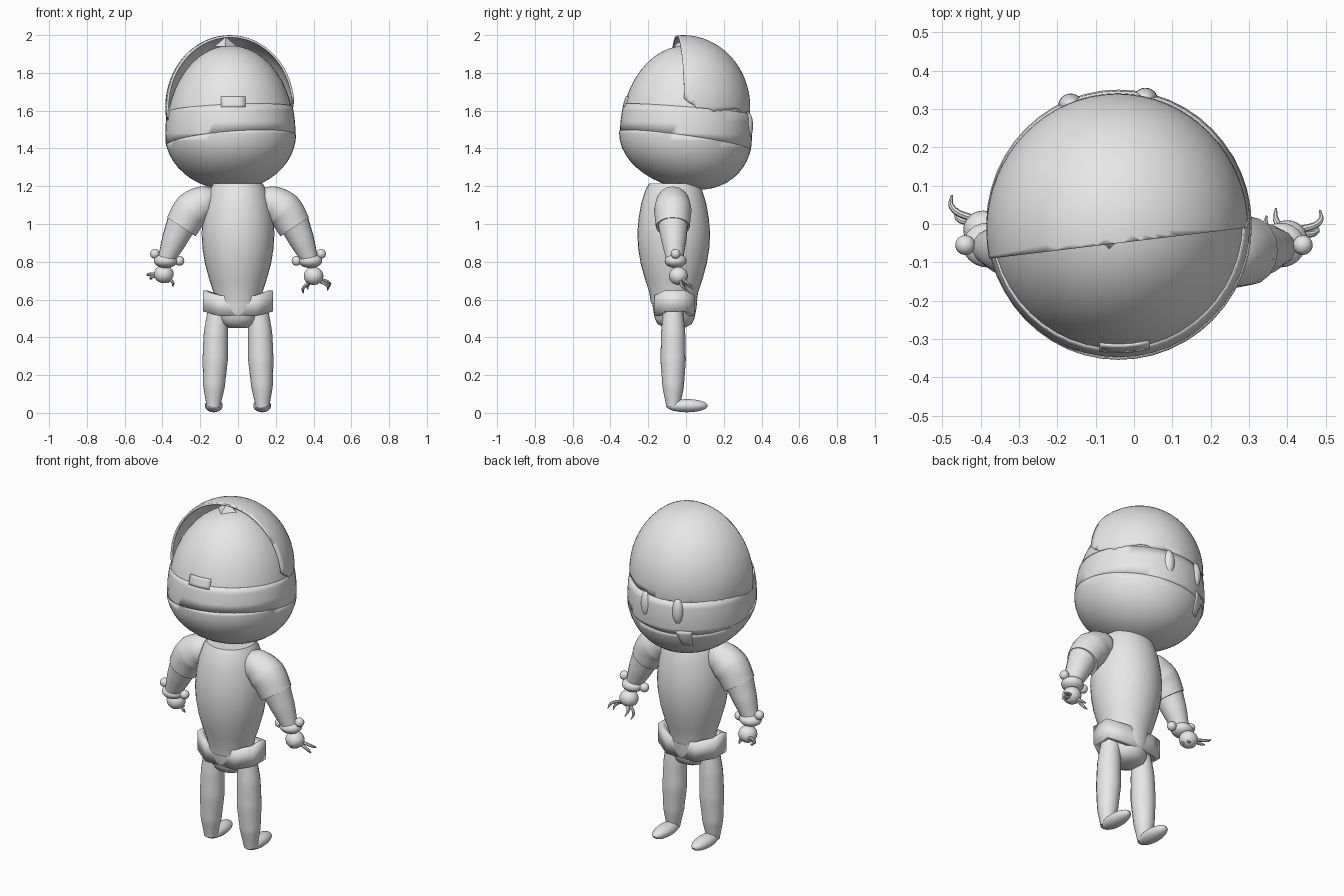
import bpy, bmesh
from math import sin, cos, pi, sqrt
from mathutils import Vector

if "Cube" in bpy.data.objects:
    bpy.data.objects.remove(bpy.data.objects["Cube"])

grey = bpy.data.materials.new("plain_grey")
grey.use_nodes = True
grey.diffuse_color = (0.8, 0.8, 0.8, 1)
grey.node_tree.nodes["Principled BSDF"].inputs["Base Color"].default_value = (0.8, 0.8, 0.8, 1)


def finish(name, bm, angle=0.7):
    """Turn a bmesh into a shaded, coloured object."""
    bmesh.ops.recalc_face_normals(bm, faces=bm.faces[:])
    mesh = bpy.data.meshes.new(name)
    bm.to_mesh(mesh)
    bm.free()
    return dress(bpy.data.objects.new(name, mesh), angle)


def dress(ob, angle=0.7):
    bpy.context.scene.collection.objects.link(ob)
    ob.data.materials.append(grey)
    for o in bpy.context.selected_objects:
        o.select_set(False)
    ob.select_set(True)
    bpy.context.view_layer.objects.active = ob
    if ob.type == 'CURVE':
        bpy.ops.object.convert(target='MESH')
    bpy.ops.object.shade_smooth_by_angle(angle=angle)
    return bpy.context.object


def ball_mesh(centre, radii, seg=32):
    bm = bmesh.new()
    bmesh.ops.create_uvsphere(bm, u_segments=seg, v_segments=seg // 2, radius=1)
    for v in bm.verts:
        v.co = Vector(c + r * k for c, r, k in zip(centre, radii, v.co))
    return bm


def ball(name, centre, radii, seg=24):
    return finish(name, ball_mesh(centre, radii, seg))


def cut(bm, point, normal):
    """Keep the side the normal points to."""
    bmesh.ops.bisect_plane(bm, geom=bm.verts[:] + bm.edges[:] + bm.faces[:],
                           plane_co=point, plane_no=normal, clear_inner=True)


def tube(name, points, radii, res=6):
    """Round limb swept through the points, with one radius at each."""
    cu = bpy.data.curves.new(name, 'CURVE')
    cu.dimensions = '3D'
    cu.bevel_depth = 1
    cu.bevel_resolution = res
    cu.resolution_u = 8
    cu.use_fill_caps = True
    sp = cu.splines.new('BEZIER')
    sp.bezier_points.add(len(points) - 1)
    for p, co, r in zip(sp.bezier_points, points, radii):
        p.co, p.radius = co, r
        p.handle_left_type = p.handle_right_type = 'AUTO'
    return dress(bpy.data.objects.new(name, cu))


def lathe(name, profile, centre, seg=32):
    """Smooth body of revolution from (radius, height) pairs."""
    bm = bmesh.new()
    rings = [[bm.verts.new((centre[0] + r * cos(2 * pi * i / seg),
                            centre[1] + r * sin(2 * pi * i / seg), z))
              for i in range(seg)] for r, z in profile]
    for a, b in zip(rings, rings[1:]):
        for i in range(seg):
            j = (i + 1) % seg
            bm.faces.new((a[i], a[j], b[j], b[i]))
    bm.faces.new(rings[0])
    bm.faces.new(rings[-1])
    return finish(name, bm)


def solidify(ob, depth):
    m = ob.modifiers.new("thickness", 'SOLIDIFY')
    m.thickness = depth
    m.offset = -1


# Head: dome, middle band and jaw bowl
HEAD = Vector((-0.04, 0, 1.48))
DOME = (0.34, 0.345, 0.465)
RIM = Vector((-0.08, 0.14, 1))
rim_point = Vector((0, 0, 1.445))

dome = ball_mesh(HEAD, DOME, 48)
cut(dome, rim_point, RIM)
finish("head_dome", dome)

band = ball_mesh(HEAD, [r * 1.015 for r in DOME], 48)
cut(band, rim_point, RIM)
cut(band, Vector((0, 0, 1.61)), Vector((0.04, -0.08, -1)))
solidify(finish("head_band", band), 0.01)

jaw = ball_mesh(HEAD, (0.348, 0.354, 0.3), 48)
for v in jaw.verts:
    drop = HEAD.z - v.co.z
    if drop > 0:
        v.co.y += 0.6 * drop * drop
    else:
        v.co.z = HEAD.z - drop * 1.5
cut(jaw, rim_point, -RIM)
solidify(finish("jaw_bowl", jaw), 0.01)


def surface_plate(name, x0, x1, z0, z1, side, taper=1.0, lift=0.008):
    """Thin plate following the head surface on the front or back."""
    bm = bmesh.new()
    n = 5
    mid = (x0 + x1) / 2
    grid = []
    for j in range(n):
        t = j / (n - 1)
        z = z0 + (z1 - z0) * t
        row = []
        for i in range(n):
            x = mid + (x1 - x0) * (i / (n - 1) - 0.5) * (taper + (1 - taper) * t)
            c = 0.3 if z < HEAD.z else DOME[2]
            k = 1 - ((x - HEAD.x) / 0.345) ** 2 - ((z - HEAD.z) / c) ** 2
            y = side * (0.35 * sqrt(max(k, 0)) + lift)
            y += 0.6 * max(0, HEAD.z - z) ** 2
            row.append(bm.verts.new((x, y, z)))
        grid.append(row)
    for a, b in zip(grid, grid[1:]):
        for i in range(n - 1):
            bm.faces.new((a[i], a[i + 1], b[i + 1], b[i]))
    solidify(finish(name, bm), 0.009)


surface_plate("band_tab", -0.09, 0.04, 1.62, 1.675, -1, lift=0.002)
surface_plate("mouth_tab", -0.24, -0.16, 1.31, 1.41, 1, taper=0.5)

# Hair shell with a ragged lower edge
hair = ball_mesh((-0.043, -0.015, 1.62), (0.342, 0.355, 0.38), 64)
cut(hair, Vector((0, -0.045, 0)), Vector((-0.12, 1, 0)).normalized())
cut(hair, Vector((0, 0, 1.585)), Vector((-0.09, 0, 1)))
cut(hair, Vector((0.3, -0.06, 1.71)), Vector((-0.045, 0.11, 0.13)))
for v in hair.verts:
    if v.is_boundary and v.co.z < 1.64 and v.co.y > 0.03:
        v.co.z += 0.014 * sin(v.co.x * 45) + 0.006 * sin(v.co.y * 70)
solidify(finish("hair_shell", hair), 0.012)

tuft = bmesh.new()
bmesh.ops.create_cone(tuft, segments=4, radius1=0.06, radius2=0, depth=0.05, cap_ends=True)
bmesh.ops.translate(tuft, verts=tuft.verts[:], vec=(-0.065, -0.005, 1.965))
finish("hair_tuft", tuft, 0.3)

# Eyes
for label, x, y in (("left", 0.03, 0.325), ("right", -0.165, 0.31)):
    ball(label + "_eye", (x, y, 1.52), (0.032, 0.03, 0.075))

# Torso, hips and belt
lathe("torso", [(0.12, 0.58), (0.13, 0.64), (0.15, 0.7), (0.175, 0.79), (0.188, 0.87),
                (0.193, 0.95), (0.186, 1.03), (0.172, 1.11), (0.15, 1.18), (0.13, 1.215)],
      (0, -0.065))
lathe("hips", [(0.05, 0.45), (0.09, 0.47), (0.105, 0.5), (0.115, 0.55), (0.12, 0.6)],
      (0, -0.06))

belt = bmesh.new()
outline = [(0.095, -0.108), (0.185, -0.055), (0.185, 0.055), (0.095, 0.108)]
outline += [(-x, y) for x, y in reversed(outline)]
low, high = [[belt.verts.new((x, y - 0.06, z + (0.025 if abs(x) > 0.1 else 0)))
              for x, y in outline] for z in (0.512, 0.622)]
for i in range(len(outline)):
    j = (i + 1) % len(outline)
    belt.faces.new((low[i], low[j], high[j], high[i]))
solidify(finish("belt", belt, 0.3), 0.03)

# Limbs, mirrored by side
for label, s in (("left", 1), ("right", -1)):
    tube(label + "_leg",
         [(s * x, -0.068, z) for x, z in ((0.105, 0.56), (0.117, 0.42), (0.121, 0.28),
                                         (0.127, 0.14), (0.13, 0.03))],
         (0.052, 0.064, 0.067, 0.057, 0.036))
    ball(label + "_foot", (s * 0.128, 0.005, 0.038), (0.047, 0.11, 0.035))
    tube(label + "_sleeve",
         [(s * x, -0.07, z) for x, z in ((0.1, 1.12), (0.17, 1.115), (0.24, 1.075), (0.3, 0.985))],
         (0.05, 0.088, 0.1, 0.09))
    tube(label + "_forearm",
         [(s * 0.29, -0.07, 1.02), (s * 0.335, -0.065, 0.92), (s * 0.385, -0.06, 0.8)],
         (0.083, 0.068, 0.043))
    ball(label + "_cuff", (s * 0.383, -0.055, 0.805), (0.063, 0.058, 0.038))
    ball(label + "_cuff_bead_outer", (s * 0.44, -0.055, 0.842), (0.026, 0.026, 0.026), 16)
    ball(label + "_cuff_bead_inner", (s * 0.31, -0.055, 0.805), (0.026, 0.026, 0.026), 16)

# Hands with thin bent fingers
hands = {
    "left": ((0.4, -0.04, 0.725),
             [(0.485, 0.035, 0.67), (0.475, 0.0, 0.65), (0.345, 0.02, 0.635), (0.37, 0.04, 0.655)]),
    "right": ((-0.393, -0.015, 0.735),
              [(-0.475, 0.075, 0.725), (-0.46, 0.04, 0.705), (-0.345, 0.0, 0.67), (-0.37, 0.03, 0.69)]),
}
for label, (palm, tips) in hands.items():
    ball(label + "_hand", palm, (0.052, 0.05, 0.048))
    p = Vector(palm)
    for n, tip in enumerate(tips):
        t = Vector(tip)
        knuckle = p.lerp(t, 0.8) + Vector(((t.x - p.x) * 0.2, -0.012, 0.006))
        tube(f"{label}_finger_{n + 1}", [p.lerp(t, 0.3), knuckle, t], (0.01, 0.008, 0.003), 2)
